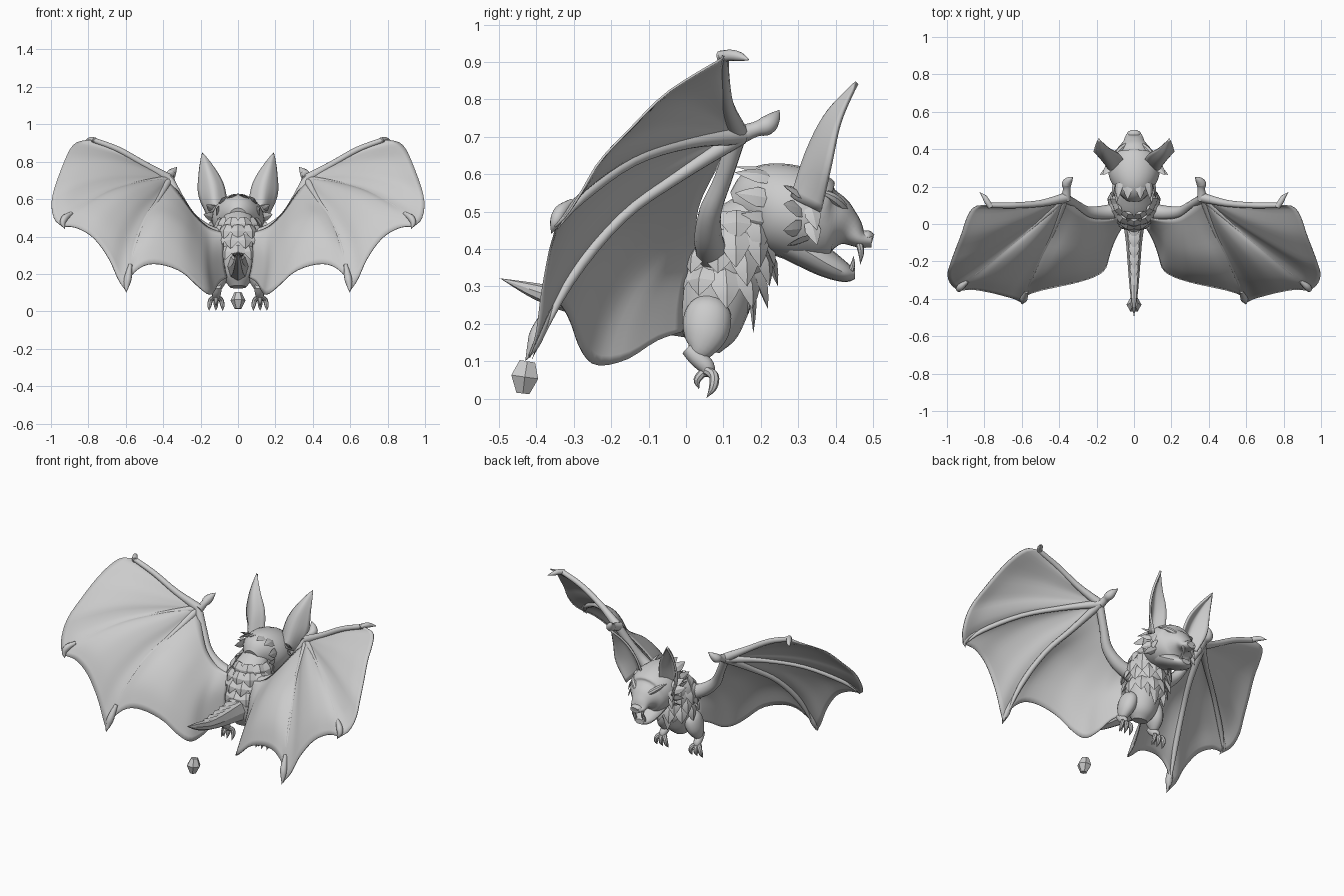
import bpy, bmesh, math
from mathutils import Vector

V = Vector


def spline(pts, s):
    """Catmull-Rom point at s in 0..1, any dimension."""
    n = len(pts) - 1
    f = min(max(s, 0), 1) * n
    i = min(int(f), n - 1)
    u = f - i
    b, c = V(pts[i]), V(pts[i + 1])
    a = V(pts[i - 1]) if i > 0 else b * 2 - c
    d = V(pts[i + 2]) if i + 2 <= n else c * 2 - b
    return 0.5 * (2 * b + (c - a) * u + (2 * a - 5 * b + 4 * c - d) * u * u
                  + (3 * b - a - 3 * c + d) * u ** 3)


def loft(bm, rows, sides=12, step=4, up=None):
    """Tube through rows of (x, y, z, half width, half height)."""
    n = (len(rows) - 1) * step
    P = [spline(rows, i / n) for i in range(n + 1)]
    C = [V(p[:3]) for p in P]
    if up is None:
        d = (C[-1] - C[0]).normalized()
        up = V((0, 1, 0)) if abs(d.z) > 0.8 else V((0, 0, 1))
    rings = []
    for i, p in enumerate(P):
        t = (C[min(i + 1, n)] - C[max(i - 1, 0)]).normalized()
        sx = t.cross(up).normalized()
        sy = sx.cross(t)
        w, h = max(p[3], 0), max(p[4], 0)
        rings.append([bm.verts.new(C[i] + sx * w * math.cos(a) + sy * h * math.sin(a))
                      for a in (2 * math.pi * k / sides for k in range(sides))])
    for r, q in zip(rings, rings[1:]):
        for k in range(sides):
            bm.faces.new((r[k], r[(k + 1) % sides], q[(k + 1) % sides], q[k]))
    bm.faces.new(rings[0][::-1])
    bm.faces.new(rings[-1])


def tube(bm, pts, radii, **kw):
    loft(bm, [(*p, r, r) for p, r in zip(pts, radii)], **kw)


def tuft(bm, base, tip, w, up, thick=0.3):
    """Flat pointed lock of fur."""
    a, b = V(base), V(tip)
    m = a.lerp(b, 0.45) + V(up).normalized() * w * 0.15
    loft(bm, [(*a, w * .6, w * thick * .6), (*m, w, w * thick), (*b, 0, 0)],
         sides=4, step=2, up=V(up))


def grid(bm, f, n, m):
    g = [[bm.verts.new(f(i / n, j / m)) for j in range(m + 1)] for i in range(n + 1)]
    for i in range(n):
        for j in range(m):
            bm.faces.new((g[i][j], g[i + 1][j], g[i + 1][j + 1], g[i][j + 1]))


def coons(bm, c0, c1, d0, d1, billow, n=18, m=20):
    """Surface patch between four boundary curves, billowed up and back."""
    k = [spline(c, e) for c in (c0, c1) for e in (0, 1)]

    def f(s, t):
        w = billow * math.sin(math.pi * s) * math.sin(math.pi * t)
        return ((1 - s) * spline(c0, t) + s * spline(c1, t)
                + (1 - t) * spline(d0, s) + t * spline(d1, s)
                - (1 - s) * ((1 - t) * k[0] + t * k[1]) - s * ((1 - t) * k[2] + t * k[3])
                + V((0, -.7, .7)) * w)
    grid(bm, f, n, m)


def finish(bm, name, mirror=False, thick=0, angle=40):
    bmesh.ops.remove_doubles(bm, verts=bm.verts, dist=1e-5)
    bmesh.ops.recalc_face_normals(bm, faces=bm.faces)
    me = bpy.data.meshes.new(name)
    bm.to_mesh(me)
    bm.free()
    ob = bpy.data.objects.new(name, me)
    bpy.context.collection.objects.link(ob)
    bpy.ops.object.select_all(action='DESELECT')
    ob.select_set(True)
    bpy.context.view_layer.objects.active = ob
    bpy.ops.object.shade_smooth_by_angle(angle=math.radians(angle))
    if thick:
        s = ob.modifiers.new("thickness", 'SOLIDIFY')
        s.thickness, s.offset = thick, 0
    if mirror:
        ob.modifiers.new("mirror", 'MIRROR')


# Torso with neck
bm = bmesh.new()
loft(bm, [(0, .05, .13, .045, .04), (0, .06, .18, .08, .08), (0, .07, .25, .095, .1),
          (0, .095, .35, .105, .108), (0, .12, .42, .108, .1), (0, .16, .47, .09, .075),
          (0, .21, .5, .07, .07)], sides=20)
finish(bm, "torso")

# Fur rows around the body: (z, centre y, radius x, radius y, count)
bm = bmesh.new()
for r, (z, yc, rx, ry, n) in enumerate([(.35, .09, .1, .105, 11), (.41, .105, .11, .11, 11),
                                        (.46, .115, .112, .1, 11), (.5, .135, .1, .085, 10)]):
    for k in range(n):
        a = 2 * math.pi * (k + .5 * (r % 2)) / n
        o = V((math.sin(a) * rx, -math.cos(a) * ry, 0))
        c = V((0, yc, z))
        drop = .075 if o.y < 0 else .11
        tuft(bm, c + o * .93, c + o * 1.28 - V((0, 0, drop)), .04, o, .35)
# Long chest locks
for x in (-.05, 0, .05):
    tuft(bm, (x, .17, .32), (x * .6, .18 - abs(x) * .3, .175 + abs(x)), .032, (0, 1, 0))
finish(bm, "body_fur", angle=25)

# Head and lower jaw
bm = bmesh.new()
loft(bm, [(0, .135, .5, .05, .055), (0, .19, .515, .1, .105), (0, .25, .508, .132, .122),
          (0, .32, .486, .138, .124), (0, .37, .468, .118, .11), (0, .405, .463, .088, .078),
          (0, .435, .45, .06, .046), (0, .465, .427, .048, .024), (0, .497, .422, .03, .018)],
     sides=24)
finish(bm, "head")
bm = bmesh.new()
loft(bm, [(0, .25, .43, .09, .045), (0, .32, .395, .09, .045), (0, .375, .362, .078, .038),
          (0, .425, .337, .058, .026), (0, .452, .335, .03, .015)], sides=16)
finish(bm, "lower_jaw")
bm = bmesh.new()
loft(bm, [(0, .46, .435, .03, .012), (0, .485, .432, .034, .018), (0, .5, .428, .02, .012)])
finish(bm, "nose")

# Fangs, brows and eyes
bm = bmesh.new()
tube(bm, [(.03, .462, .42), (.031, .468, .39), (.029, .466, .358)], [.01, .008, 0], sides=8)
tube(bm, [(.03, .44, .34), (.031, .446, .36), (.03, .448, .382)], [.008, .006, 0], sides=8)
finish(bm, "fangs", True)
bm = bmesh.new()
tube(bm, [(.018, .432, .49), (.05, .418, .512), (.085, .387, .54), (.115, .345, .56)],
     [.006, .014, .014, 0], sides=8)
finish(bm, "brows", True)
bm = bmesh.new()
loft(bm, [(.04, .423, .485, 0, 0), (.065, .402, .498, .014, .015), (.095, .375, .518, 0, 0)])
finish(bm, "eyes", True)

# Ears: cupped shell from inner edge, back and outer edge
tip = (.19, .457, .845)
inner = [(.055, .34, .56), (.08, .375, .68), (.132, .405, .77), tip]
back = [(.125, .285, .54), (.138, .325, .66), (.165, .377, .76), tip]
outer = [(.155, .36, .5), (.208, .385, .62), (.206, .412, .74), tip]
bm = bmesh.new()
grid(bm, lambda s, t: spline([spline(e, s) for e in (inner, back, outer)], t), 16, 10)
finish(bm, "ears", True, .012)

# Cheek, nape, crown and forehead tufts
bm = bmesh.new()
for z, dz, y in ((.54, .03, .27), (.5, .02, .27), (.46, -.01, .27), (.43, -.02, .28)):
    tuft(bm, (.115, y + .05, z), (.185 - abs(z - .5) * .4, y - .01, z + dz), .025, (.5, -1, 0))
for x, z, y in ((.03, .6, .2), (.075, .585, .2), (.1, .53, .2), (.09, .47, .2)):
    tuft(bm, (x, y + .04, z), (x * 1.15, y - .07, z + .02), .027, (x, -.03, z - .5))
for x, z in ((.015, .6), (.045, .59)):
    tuft(bm, (x, .28, z + .015), (x * 1.2, .385, z - .015), .02, (0, 0, 1))
for z in (.52, .48):
    tuft(bm, (.125, .33, z), (.15, .35, z - .07), .022, (1, .3, 0))
finish(bm, "head_tufts", True, angle=25)

# Tail with ridge plates
bm = bmesh.new()
loft(bm, [(0, .02, .24, .06, .08), (0, -.1, .24, .043, .06), (0, -.2, .245, .035, .045),
          (0, -.3, .258, .027, .032), (0, -.4, .287, .017, .022), (0, -.498, .322, 0, 0)],
     sides=8)
for i in range(6):
    y = -.02 - i * .055
    tuft(bm, (0, y + .04, .3 - i * .004), (0, y - .06, .307 - i * .003), .035 - i * .003, (0, 0, 1))
finish(bm, "tail", angle=30)

# Loose stone under the tail
bm = bmesh.new()
loft(bm, [(0, -.424, .1, .02, .024), (0, -.431, .058, .04, .042), (0, -.436, .014, .018, .02)],
     sides=6, step=1)
finish(bm, "stone", angle=10)

# Wing skeleton paths
wrist = (.37, .14, .71)
arm = [wrist, (.305, .1, .59), (.25, .065, .5), (.17, .06, .43), (.08, .07, .39)]
lead = [wrist, (.5, .11, .785), (.64, .1, .865), (.78, .1, .918)]
middle = [wrist, (.52, 0, .69), (.7, -.15, .64), (.87, -.29, .54), (.94, -.355, .455)]
rear = [wrist, (.43, -.03, .6), (.5, -.18, .49), (.56, -.32, .32), (.6, -.42, .11)]


def shift(pts, d):
    return [V(p) + V(d) for p in pts]


# Arm and finger bones with claws; bones sit under the membrane
under = (0, .007, -.007)
bm = bmesh.new()
tube(bm, arm, [.024, .024, .03, .038, .045])
tube(bm, lead, [.026, .018, .016, .014])
tube(bm, shift(middle, under), [.024, .015, .013, .013, 0])
tube(bm, shift(rear, under), [.024, .017, .015, .015, 0])
finish(bm, "wing_bones", True)
bm = bmesh.new()
tube(bm, [(.365, .13, .7), (.36, .185, .72), (.36, .215, .73), (.345, .235, .75), (.325, .25, .772)],
     [.028, .02, .026, .018, 0])
tube(bm, [(.765, .09, .915), (.785, .12, .918), (.8, .145, .914), (.825, .17, .905)],
     [.015, .015, .012, 0])
tube(bm, [(.89, -.305, .525), (.925, -.335, .5), (.937, -.35, .47), (.925, -.36, .44)],
     [.01, .018, .014, 0])
tube(bm, [(.575, -.36, .25), (.588, -.395, .18), (.595, -.41, .14), (.598, -.43, .1)],
     [.01, .02, .015, 0])
finish(bm, "wing_claws", True)

# Wing membrane in three panels
point = [wrist, wrist]
edge_outer = [lead[-1], (.855, .09, .905), (.895, .03, .87), (.925, -.06, .81), (.96, -.15, .72),
              (.988, -.23, .635), (.997, -.275, .56), (.98, -.32, .49), middle[-1]]
edge_mid = [middle[-1], (.86, -.35, .445), (.77, -.365, .39), (.69, -.385, .28),
            (.64, -.4, .17), rear[-1]]
edge_inner = [rear[-1], (.57, -.38, .19), (.5, -.355, .245), (.41, -.335, .25), (.3, -.31, .21),
              (.21, -.28, .13), (.155, -.24, .09), (.13, -.16, .105), (.1, -.08, .155),
              (.06, -.01, .18)]
arm_back = [wrist, (.295, .075, .605), (.235, .035, .52), (.16, .025, .45), (.08, .03, .42)]
flank = [arm_back[-1], (.08, 0, .33), (.075, -.01, .25), edge_inner[-1]]
bm = bmesh.new()
coons(bm, point, edge_outer, lead, middle, .015)
coons(bm, point, edge_mid, middle, rear, .01)
coons(bm, arm_back, edge_inner, rear, flank, .02, m=28)
finish(bm, "wing_membrane", True, .006, 60)

# Legs, feet and toes
bm = bmesh.new()
loft(bm, [(.07, .065, .27, .02, .03), (.085, .06, .235, .045, .06), (.1, .052, .18, .045, .062),
          (.11, .035, .135, .03, .04), (.112, .015, .115, .012, .016)], sides=16)
tube(bm, [(.11, .005, .135), (.113, .03, .11), (.116, .055, .085), (.118, .06, .06)],
     [.02, .024, .022, .014])
finish(bm, "legs", True)
bm = bmesh.new()
for dx in (-.028, 0, .028):
    tube(bm, [(.118 + dx * .4, .055, .075), (.118 + dx, .075, .06), (.118 + dx * 1.25, .072, .03),
              (.118 + dx * 1.3, .055, .002)], [.012, .013, .011, 0], sides=8)
tube(bm, [(.118, .05, .075), (.118, .03, .05), (.118, .035, .025)], [.012, .01, 0], sides=8)
finish(bm, "toes", True)
